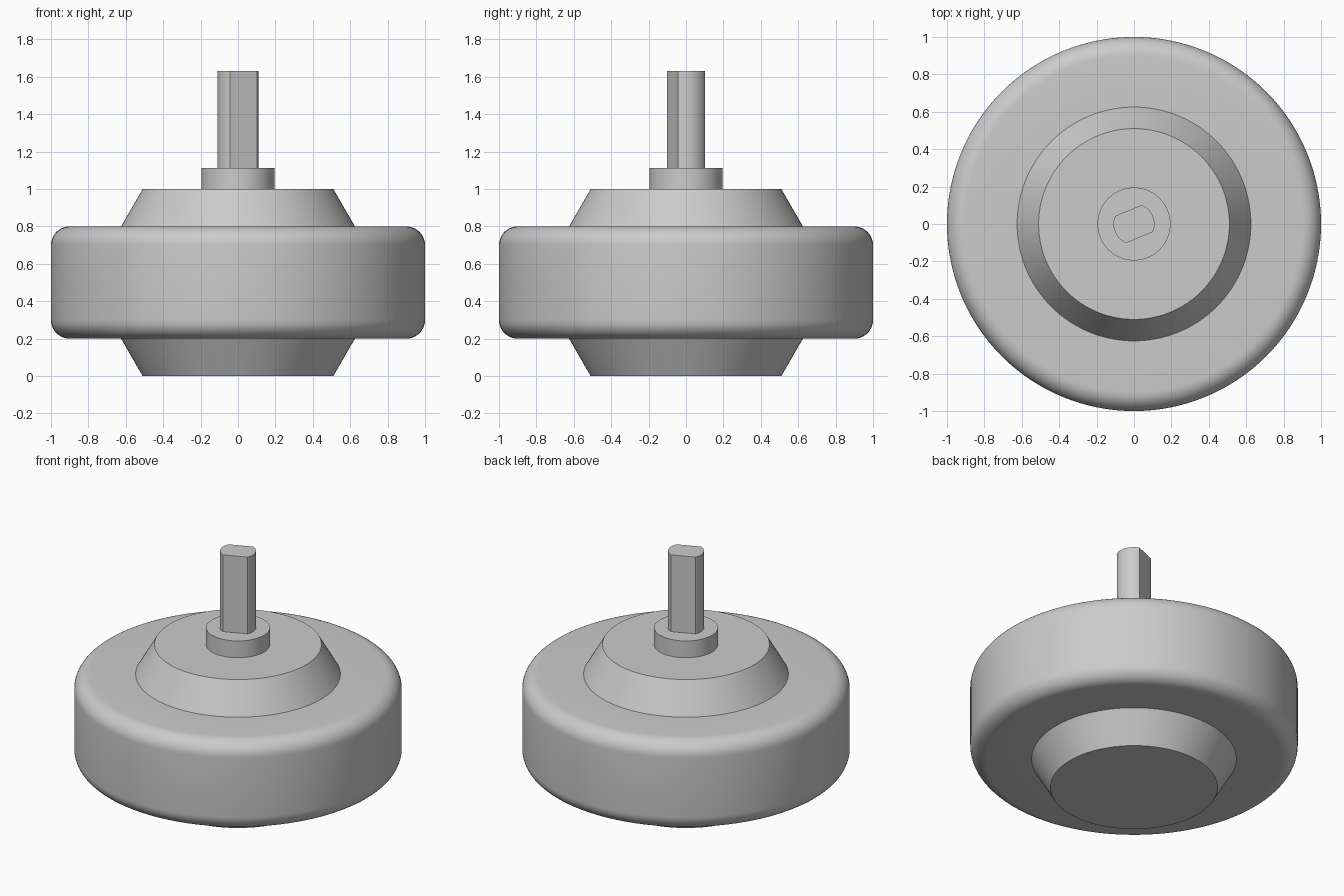
import bpy, bmesh, math

cube = bpy.data.objects.get("Cube")
if cube:
    bpy.data.objects.remove(cube, do_unlink=True)

grey = bpy.data.materials.new("light_grey")
grey.use_nodes = True
colour = (0.6, 0.6, 0.6, 1)
grey.diffuse_color = colour
grey.node_tree.nodes["Principled BSDF"].inputs["Base Color"].default_value = colour


def finish(name, bm):
    """Turn a bmesh into a smooth shaded object with sharp edges kept."""
    bmesh.ops.recalc_face_normals(bm, faces=bm.faces)
    mesh = bpy.data.meshes.new(name)
    bm.to_mesh(mesh)
    bm.free()
    mesh.materials.append(grey)
    obj = bpy.data.objects.new(name, mesh)
    bpy.context.collection.objects.link(obj)
    bpy.ops.object.select_all(action='DESELECT')
    obj.select_set(True)
    bpy.context.view_layer.objects.active = obj
    bpy.ops.object.shade_smooth_by_angle(angle=math.radians(25))
    return obj


def lathe(name, profile, segments=128):
    """Stack rings of (radius, height) and cap both ends."""
    bm = bmesh.new()
    rings = []
    for r, z in profile:
        angles = [math.tau * i / segments for i in range(segments)]
        rings.append([bm.verts.new((r * math.cos(a), r * math.sin(a), z)) for a in angles])
    for low, high in zip(rings, rings[1:]):
        for i in range(segments):
            j = (i + 1) % segments
            bm.faces.new((low[i], low[j], high[j], high[i]))
    bm.faces.new(rings[0][::-1])
    bm.faces.new(rings[-1])
    return finish(name, bm)


def fillet(r, z, radius, start, steps=10):
    """Quarter arc around a centre in the profile plane."""
    angles = [math.radians(start + 90 * i / steps) for i in range(steps + 1)]
    return [(r + radius * math.cos(a), z + radius * math.sin(a)) for a in angles]


# Motor housing: rounded drum with a tapered boss above and below
edge = 0.1
lathe("housing",
      [(0.51, 0), (0.625, 0.2)]
      + fillet(1 - edge, 0.2 + edge, edge, -90)
      + fillet(1 - edge, 0.8 - edge, edge, 0)
      + [(0.625, 0.8), (0.51, 1.0)])

# Bearing collar
lathe("collar", [(0.195, 0.99), (0.195, 1.113)])

# Output shaft: round bar with two opposite flats, turned on its axis
shaft_radius, steps = 0.11, 16
bm = bmesh.new()
outline = []
for start in (-22.5, 157.5):
    for i in range(steps + 1):
        a = math.radians(start + 90 * i / steps)
        outline.append(bm.verts.new((shaft_radius * math.cos(a), shaft_radius * math.sin(a), 1.1)))
base = bm.faces.new(outline)
top = bmesh.ops.extrude_face_region(bm, geom=[base], use_keep_orig=True)["geom"]
bmesh.ops.translate(bm, vec=(0, 0, 0.53), verts=[v for v in top if isinstance(v, bmesh.types.BMVert)])
finish("shaft", bm)
